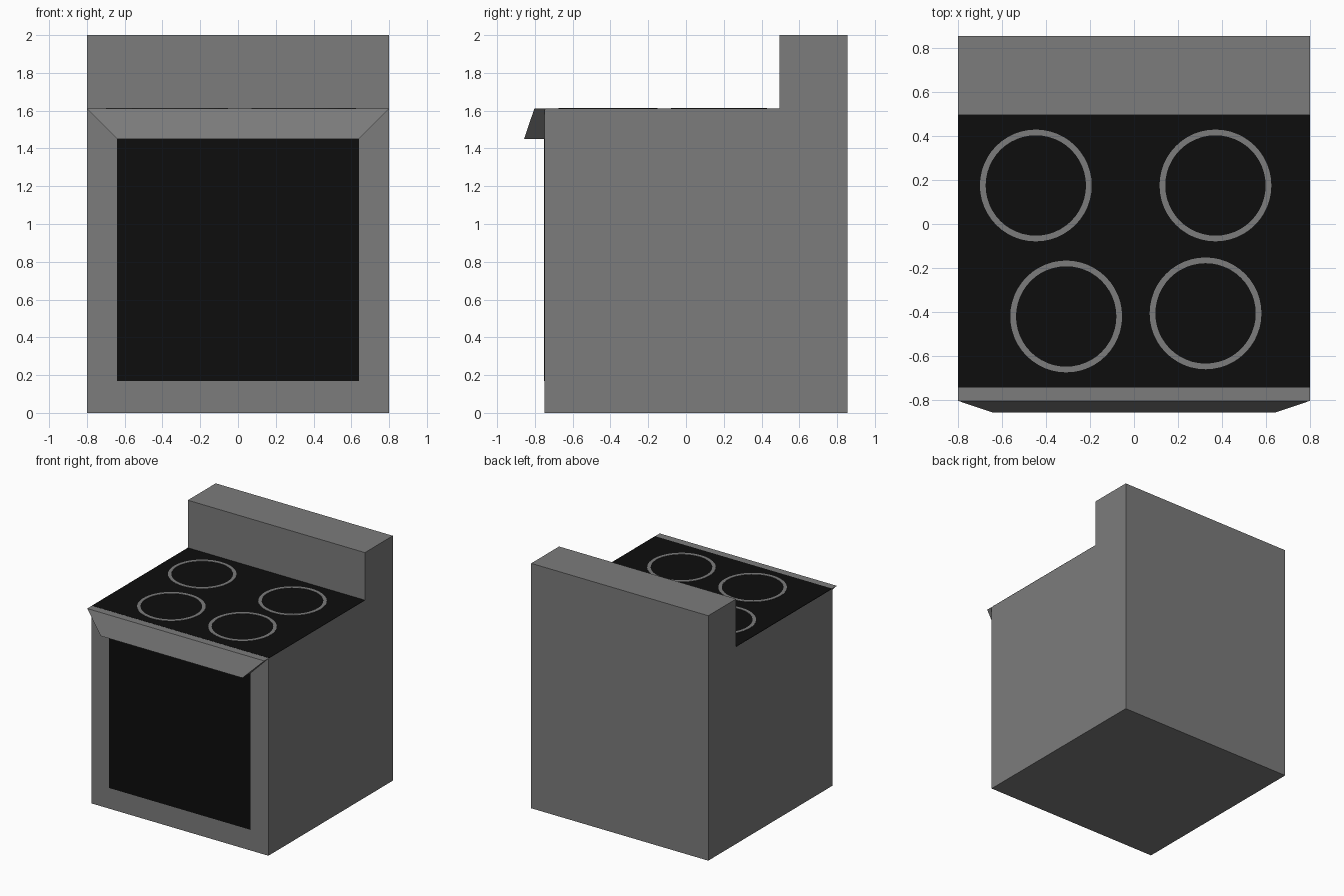
import bpy, bmesh, math

if "Cube" in bpy.data.objects:
    bpy.data.objects.remove(bpy.data.objects["Cube"])


def material(name, value):
    m = bpy.data.materials.new(name)
    m.diffuse_color = (value, value, value, 1)
    m.use_nodes = True
    m.node_tree.nodes["Principled BSDF"].inputs["Base Color"].default_value = m.diffuse_color
    return m


grey = material("grey_metal", 0.2)
black = material("black_glass", 0.004)


def make(name, verts, faces, *mats):
    me = bpy.data.meshes.new(name)
    me.from_pydata(verts, [], faces)
    bm = bmesh.new()
    bm.from_mesh(me)
    bmesh.ops.recalc_face_normals(bm, faces=bm.faces)
    bm.to_mesh(me)
    bm.free()
    for m in mats:
        me.materials.append(m)
    ob = bpy.data.objects.new(name, me)
    bpy.context.collection.objects.link(ob)
    return ob


def loft(name, a, b, *mats):
    """Closed solid between two matching polygons."""
    n = len(a)
    faces = [tuple(range(n)), tuple(range(n, 2 * n))]
    faces += [(i, (i + 1) % n, (i + 1) % n + n, i + n) for i in range(n)]
    return make(name, a + b, faces, *mats)


def rect(x, y0, y1, z):
    return [(-x, y0, z), (x, y0, z), (x, y1, z), (-x, y1, z)]


TOP = 1.61

# Oven body with raised back panel, extruded from its side profile
profile = [(-0.75, 0), (0.855, 0), (0.855, 2), (0.495, 2), (0.495, TOP), (-0.75, TOP)]
body = loft("oven_body", [(-0.8, y, z) for y, z in profile],
            [(0.8, y, z) for y, z in profile], grey)

# Black glass cooktop
loft("cooktop", rect(0.8, -0.742, 0.495, TOP - 0.002),
     rect(0.8, -0.742, 0.495, TOP + 0.002), black)

# Black door window
loft("door_window", rect(0.64, -0.753, -0.749, 0.17),
     rect(0.64, -0.753, -0.749, 1.45), black)

# Slanted door handle, tapering downward
loft("door_handle", rect(0.64, -0.857, -0.745, 1.45),
     rect(0.8, -0.803, -0.742, TOP + 0.001), grey)


# Burner rings
def ring(name, cx, cy, r_in=0.228, r_out=0.254, n=48):
    section = [(r_in, TOP), (r_out, TOP), (r_out, TOP + 0.004), (r_in, TOP + 0.004)]
    verts = [(cx + r * math.cos(2 * math.pi * i / n), cy + r * math.sin(2 * math.pi * i / n), z)
             for i in range(n) for r, z in section]
    faces = [(4 * i + k, 4 * i + (k + 1) % 4,
              4 * ((i + 1) % n) + (k + 1) % 4, 4 * ((i + 1) % n) + k)
             for i in range(n) for k in range(4)]
    return make(name, verts, faces, grey)


for name, x, y in (("back_left", -0.446, 0.175), ("back_right", 0.37, 0.175),
                   ("front_left", -0.308, -0.42), ("front_right", 0.325, -0.406)):
    ring(name + "_burner_ring", x, y)
